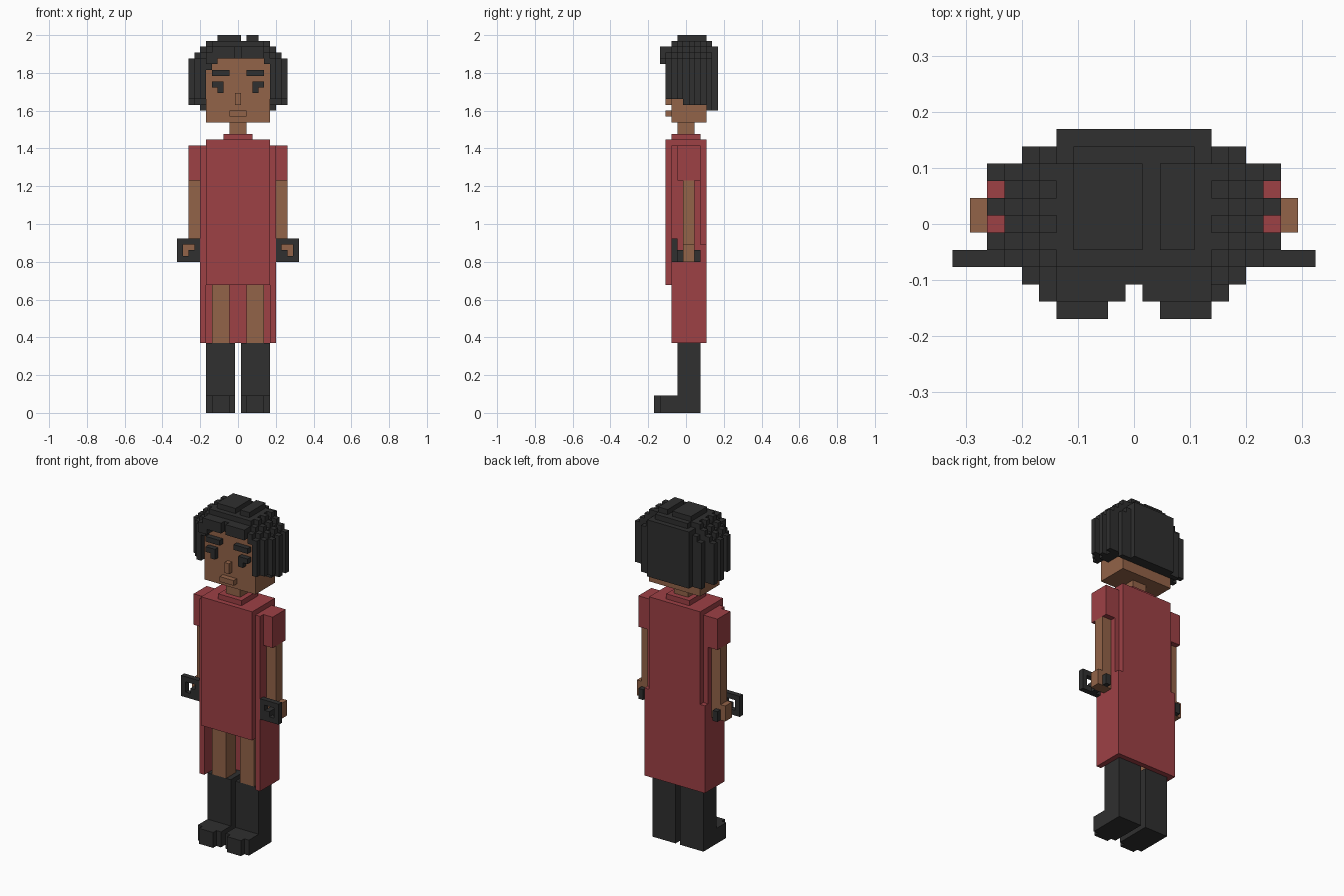
import bpy, bmesh

if "Cube" in bpy.data.objects:
    bpy.data.objects.remove(bpy.data.objects["Cube"])

V = 2 / 65  # size of one voxel; all coordinates below are in voxels


def material(name, color):
    m = bpy.data.materials.new(name)
    m.diffuse_color = (*color, 1)
    m.use_nodes = True
    m.node_tree.nodes["Principled BSDF"].inputs["Base Color"].default_value = m.diffuse_color
    return m


BLACK = material("soft_black", (0.029, 0.029, 0.029))
RED = material("dress_red", (0.34, 0.052, 0.06))
SKIN = material("brown_skin", (0.29, 0.125, 0.065))


def part(name, mat, boxes, mirror=False):
    """One object from (x0, x1, y0, y1, z0, z1) boxes, optionally mirrored in x."""
    if mirror:
        boxes = boxes + [(-b[1], -b[0], *b[2:]) for b in boxes]
    bm = bmesh.new()
    for x0, x1, y0, y1, z0, z1 in boxes:
        verts = bmesh.ops.create_cube(bm, size=1)["verts"]
        for v in verts:
            v.co.x = (x1 if v.co.x > 0 else x0) * V
            v.co.y = (y1 if v.co.y > 0 else y0) * V
            v.co.z = (z1 if v.co.z > 0 else z0) * V
    me = bpy.data.meshes.new(name)
    bm.to_mesh(me)
    bm.free()
    me.materials.append(mat)
    ob = bpy.data.objects.new(name, me)
    bpy.context.collection.objects.link(ob)
    return ob


# Boots and legs
part("boots", BLACK, [(0.5, 5.5, -1.5, 2.5, 0, 12),
                      (0.5, 5.5, -4.5, -1.5, 0, 3),
                      (1.5, 4.5, -5.5, -4.5, 0, 3)], True)
part("legs", SKIN, [(1.5, 4.5, -1.5, 1.5, 12, 22)], True)

# Dress: skirt open at the front, body, front and back panels, collar
part("skirt_sides", RED, [(5.5, 6.5, -2.5, 2.5, 12, 22)], True)
part("dress_body", RED, [(-6.5, 6.5, -2.5, 2.5, 22, 46),
                         (-5.5, 5.5, -2.5, 2.5, 46, 47)])
part("dress_front", RED, [(-5.5, 5.5, -3.5, -2.5, 22, 47)])
part("dress_back", RED, [(-6.5, 6.5, 2.5, 3.5, 12, 29),
                         (-5.5, 5.5, 2.5, 3.5, 29, 47)])
part("collar", RED, [(-2.5, 2.5, -2.5, 2.5, 47, 48)])

# Arms, hands and sleeves
part("sleeves", RED, [(6.5, 8.5, -1.5, 2.5, 40, 46)], True)
part("arms", SKIN, [(6.5, 8.5, -0.5, 1.5, 29, 40)], True)
part("hands", SKIN, [(6.5, 9.5, -0.5, 1.5, 26, 29)], True)

# Hand-held grips with a square guard frame
part("grips", BLACK, [(7.5, 8.5, -2.5, -0.5, 26, 28),
                      (7.5, 8.5, 1.5, 2.5, 26, 28)], True)
part("guards", BLACK, [(6.5, 10.5, -2.5, -1.5, 26, 27),
                       (6.5, 10.5, -2.5, -1.5, 29, 30),
                       (6.5, 7.5, -2.5, -1.5, 27, 29),
                       (9.5, 10.5, -2.5, -1.5, 27, 29)], True)

# Head and face
part("neck", SKIN, [(-1.5, 1.5, -1.5, 1.5, 48, 50)])
part("head", SKIN, [(-5.5, 5.5, -2.5, 3.5, 50, 61)])
part("nose", SKIN, [(-0.5, 0.5, -3.5, -2.5, 53, 55)])
part("mouth", SKIN, [(-1.5, 1.5, -3.5, -2.5, 51, 52)])
part("eyebrows", BLACK, [(1.5, 4.5, -3.5, -2.5, 58, 59)], True)
part("eyes", BLACK, [(2.5, 4.5, -3.5, -2.5, 56, 57),
                     (2.5, 3.5, -3.5, -2.5, 55, 56)], True)

# Hair rows from front to back: (front y, half width, lowest z, steps)
rows = [(-3.5, 6.5, 54, 3), (-2.5, 7.5, 54, 4), (-1.5, 8.5, 54, 4),
        (-0.5, 7.5, 53, 4), (0.5, 8.5, 53, 4), (1.5, 7.5, 53, 4),
        (2.5, 8.5, 53, 4), (3.5, 6.5, 52, 4), (4.5, 4.5, 52, 3)]
hair = []
for y, w, low, steps in rows:
    if y >= 3.5:  # full curtain behind the head
        hair.append((-w, w, y, y + 1, low, 61))
    else:  # strands on both sides of the head
        hair += [(5.5, w, y, y + 1, low, 61), (-w, -5.5, y, y + 1, low, 61)]
    for i in range(steps):  # stepped dome
        hw = w if y == 4.5 else w - i
        if i:
            hair.append((-hw, hw, y, y + 1, 60 + i, 61 + i))
part("hair", BLACK, hair)
part("hair_crown", BLACK, [(-3.5, 0.5, -1.5, 3.5, 64, 65),
                           (1.5, 3.5, -1.5, 3.5, 64, 65)])
part("fringe", BLACK, [(0.5, 4.5, -4.5, -3.5, 61, 63),
                       (-4.5, -0.5, -4.5, -3.5, 61, 63),
                       (-5.5, -3.5, -4.5, -2.5, 60, 62),
                       (-5.5, -4.5, -3.5, -2.5, 59, 60),
                       (4.5, 5.5, -3.5, -2.5, 60, 61)])
